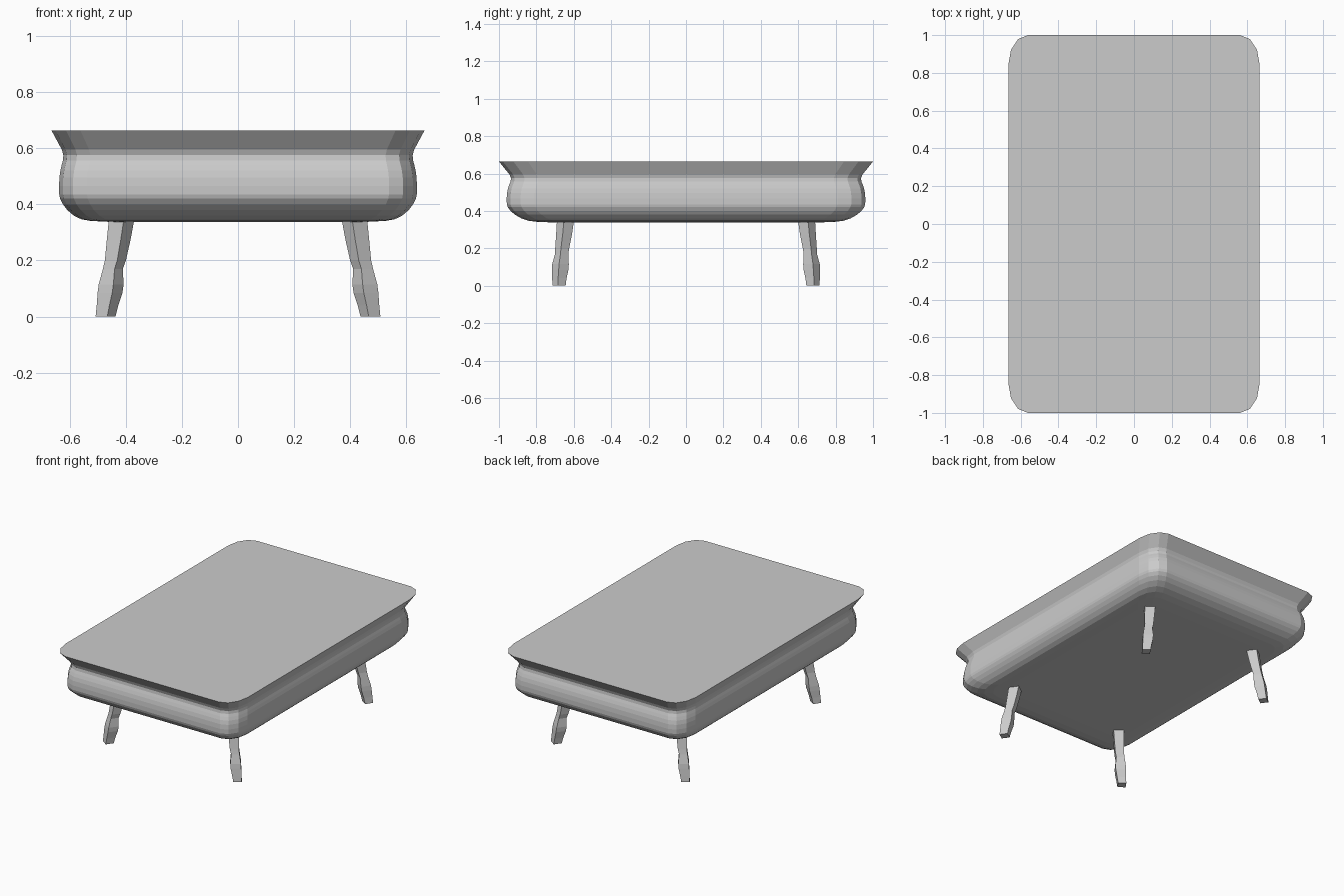
import bpy, bmesh, math

cube = bpy.data.objects.get("Cube")
if cube:
    bpy.data.objects.remove(cube)

GREY = (0.6, 0.6, 0.6, 1)
grey = bpy.data.materials.new("plain grey")
grey.use_nodes = True
grey.diffuse_color = GREY
grey.node_tree.nodes["Principled BSDF"].inputs["Base Color"].default_value = GREY


def loft(name, rings):
    """Skin a stack of closed rings and cap both ends."""
    bm = bmesh.new()
    loops = [[bm.verts.new(p) for p in ring] for ring in rings]
    n = len(loops[0])
    for low, high in zip(loops, loops[1:]):
        for i in range(n):
            j = (i + 1) % n
            bm.faces.new((low[i], low[j], high[j], high[i]))
    bm.faces.new(loops[0])
    bm.faces.new(loops[-1])
    bmesh.ops.recalc_face_normals(bm, faces=bm.faces)
    mesh = bpy.data.meshes.new(name)
    bm.to_mesh(mesh)
    bm.free()
    mesh.materials.append(grey)
    obj = bpy.data.objects.new(name, mesh)
    bpy.context.collection.objects.link(obj)
    return obj


# Rounded rectangle outline, as large as the table top
HALF_X, HALF_Y, CORNER, STEPS = 0.665, 1.0, 0.155, 3
outline = []
for quarter, (sx, sy) in enumerate([(1, 1), (-1, 1), (-1, -1), (1, -1)]):
    for k in range(STEPS + 1):
        a = math.pi / 2 * (quarter + k / STEPS)
        outline.append((HALF_X * (sx * (1 - CORNER) + CORNER * math.cos(a)),
                        HALF_Y * (sy * (1 - CORNER) + CORNER * math.sin(a))))

# Body: flared rim, narrow neck, bulging sides, rounded underside (height, scale)
profile = [(0.338, 0.70), (0.341, 0.79), (0.347, 0.84), (0.36, 0.88),
           (0.38, 0.915), (0.40, 0.938), (0.42, 0.953), (0.435, 0.958),
           (0.465, 0.959), (0.495, 0.957), (0.52, 0.952), (0.54, 0.945),
           (0.557, 0.938), (0.575, 0.936), (0.595, 0.944), (0.664, 1.0)]
loft("table_body", [[(x * s, y * s, z) for x, y in outline] for z, s in profile])

# Legs: square, turned on their corners, splayed (height, x, y, radius)
leg_path = [(0.0, 0.472, 0.679, 0.036), (0.04, 0.465, 0.677, 0.039),
            (0.085, 0.456, 0.673, 0.045), (0.115, 0.452, 0.671, 0.045),
            (0.17, 0.446, 0.665, 0.036), (0.20, 0.437, 0.662, 0.038),
            (0.275, 0.425, 0.652, 0.043), (0.345, 0.415, 0.645, 0.046)]
TURN = math.radians(10)
for side, sx in (("left", 1), ("right", -1)):
    for end, sy in (("back", 1), ("front", -1)):
        loft(f"{end}_{side}_leg", [
            [(sx * (x + r * math.cos(TURN + k * math.pi / 2)),
              sy * (y + r * math.sin(TURN + k * math.pi / 2)), z) for k in range(4)]
            for z, x, y, r in leg_path])
